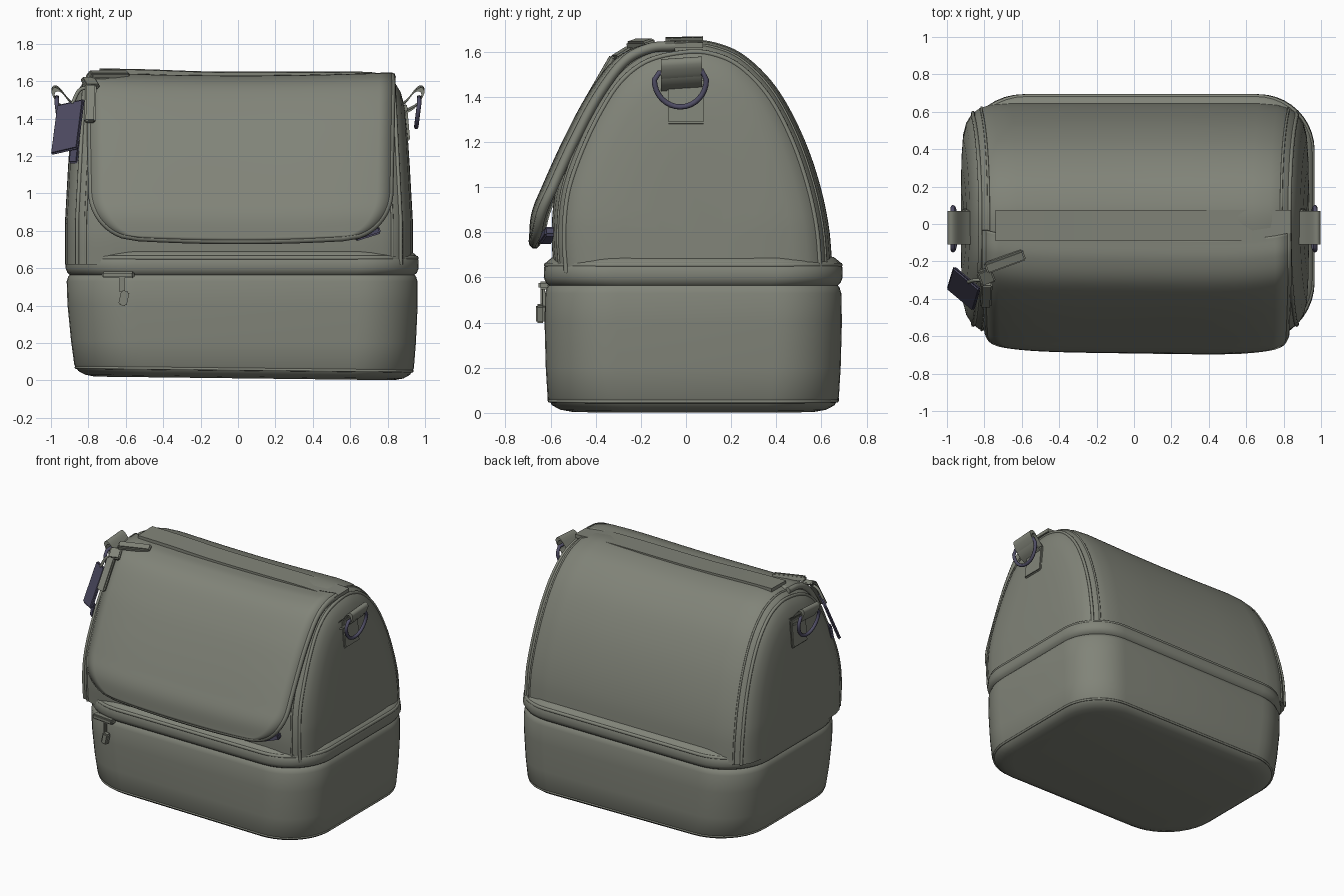
import bpy, bmesh, math
from mathutils import Vector, Matrix

if "Cube" in bpy.data.objects:
    bpy.data.objects.remove(bpy.data.objects["Cube"], do_unlink=True)


def material(name, colour):
    m = bpy.data.materials.new(name)
    m.use_nodes = True
    m.diffuse_color = colour
    bsdf = m.node_tree.nodes["Principled BSDF"]
    bsdf.inputs["Base Color"].default_value = colour
    bsdf.inputs["Roughness"].default_value = 0.8
    return m


FABRIC = material("grey green fabric", (0.22, 0.23, 0.19, 1))
NAVY = material("dark navy", (0.08, 0.075, 0.13, 1))


def finish(name, bm, mat, angle=40):
    bmesh.ops.recalc_face_normals(bm, faces=bm.faces)
    me = bpy.data.meshes.new(name)
    bm.to_mesh(me)
    bm.free()
    me.materials.append(mat)
    for p in me.polygons:
        p.use_smooth = True
    me.set_sharp_from_angle(angle=math.radians(angle))
    ob = bpy.data.objects.new(name, me)
    bpy.context.scene.collection.objects.link(ob)
    return ob


def loft(name, rings, mat, closed=True, caps=True, angle=40):
    """Skin a list of equal-length point rings."""
    bm = bmesh.new()
    rows = [[bm.verts.new(p) for p in r] for r in rings]
    n = len(rows[0])
    for a, b in zip(rows, rows[1:]):
        for i in range(n if closed else n - 1):
            j = (i + 1) % n
            bm.faces.new((a[i], a[j], b[j], b[i]))
    if caps:
        bm.faces.new(rows[0])
        bm.faces.new(rows[-1])
    return finish(name, bm, mat, angle)


def spline(pts, steps=6):
    """Smooth path through a few points."""
    p = [Vector(q) for q in pts]
    p = [2 * p[0] - p[1]] + p + [2 * p[-1] - p[-2]]
    out = []
    for a, b, c, d in zip(p, p[1:], p[2:], p[3:]):
        for k in range(steps):
            t = k / steps
            out.append(0.5 * (2 * b + (c - a) * t + (2 * a - 5 * b + 4 * c - d) * t * t
                              + (3 * b - a - 3 * c + d) * t ** 3))
    return out + [p[-2]]


def tube(name, pts, radius, mat, cyclic=False):
    cu = bpy.data.curves.new(name, "CURVE")
    cu.dimensions = "3D"
    cu.bevel_depth = radius
    cu.bevel_resolution = 2
    cu.use_fill_caps = True
    s = cu.splines.new("POLY")
    s.points.add(len(pts) - 1)
    for q, p in zip(s.points, pts):
        q.co = (*p, 1)
    s.use_cyclic_u = cyclic
    cu.materials.append(mat)
    ob = bpy.data.objects.new(name, cu)
    bpy.context.scene.collection.objects.link(ob)
    return ob


def plate(name, centre, size, mat, rot=(0, 0, 0), bevel=0.008):
    bm = bmesh.new()
    bmesh.ops.create_cube(bm, size=1, matrix=Matrix.Diagonal((*size, 1)))
    bmesh.ops.bevel(bm, geom=bm.edges[:], offset=min(bevel, min(size) * 0.4),
                    segments=2, affect="EDGES")
    ob = finish(name, bm, mat)
    ob.location = centre
    ob.rotation_euler = [math.radians(a) for a in rot]
    return ob


# Corner direction and radius of the footprint
CORNERS = ((1, 1, 0.3), (-1, 1, 0.33), (-1, -1, 0.37), (1, -1, 0.32))


def rounded_rect(z, inset):
    """Footprint of the lower compartment, a little wider at the top."""
    t = min(z / 0.5, 1)
    cx, cy = 0.034 - 0.012 * t, 0.032
    hx = 0.91 + 0.03 * t - inset
    hy = 0.65 + 0.008 * t - inset
    pts = []
    for k, (sx, sy, r) in enumerate(CORNERS):
        for i in range(11):
            a = math.radians(90 * k + 9 * i)
            x = cx + sx * (hx - r) + r * math.cos(a)
            y = cy + sy * (hy - r) + r * math.sin(a)
            pts.append((x, y, z + 0.012 * (0.95 - x) * (1 - t)))
    return pts


# Lower compartment with its raised band and zip groove
levels = [(0, 0.11), (0.01, 0.06), (0.03, 0.025), (0.065, 0.006), (0.2, 0), (0.4, -0.002),
          (0.53, 0.002), (0.555, 0.01), (0.565, 0.018), (0.575, 0.006), (0.6, -0.004),
          (0.645, -0.002), (0.67, 0.01), (0.69, 0.035), (0.7, 0.09)]
loft("lower_compartment", [rounded_rect(z, i) for z, i in levels], FABRIC, angle=50)
tube("base_piping", rounded_rect(0.05, 0.014), 0.008, FABRIC, True)
tube("band_piping", rounded_rect(0.655, 0.008), 0.012, FABRIC, True)

# Domed upper compartment, lofted sideways from the arch profile
ARCH = spline([(-0.585, 0.62), (-0.595, 0.8), (-0.575, 1.0), (-0.505, 1.2), (-0.41, 1.39),
               (-0.31, 1.53), (-0.18, 1.62), (0, 1.658), (0.13, 1.648), (0.26, 1.59),
               (0.395, 1.455), (0.505, 1.26), (0.585, 1.04), (0.632, 0.83), (0.65, 0.62)])


def arch_ring(x, s):
    """Arch at one station; the ends close in faster in depth than in height."""
    pts = []
    for y, z in ARCH:
        zz = 0.62 + (z - 0.62) * (1 - (1 - s) * 0.65)
        taper = 1 - 0.06 * max(zz - 0.85, 0)
        sag = 0.018 * (1 - min(abs(x) / 0.8, 1) ** 2) * max(zz - 1.1, 0) / 0.5
        pts.append((0.005 + x * taper, 0.03 + (y - 0.03) * s, zz - sag))
    return pts


half = [(0.93, 0.25), (0.928, 0.5), (0.919, 0.72), (0.902, 0.825), (0.873, 0.9),
        (0.83, 0.95), (0.76, 0.984), (0.66, 0.998), (0.3, 1)]
stations = [(-x, s) for x, s in half] + [(0, 1)] + half[::-1]
loft("upper_compartment", [arch_ring(x, s) for x, s in stations], FABRIC, angle=60)
for side, label in ((-1, "right"), (1, "left")):
    tube(label + "_arch_piping", arch_ring(side * 0.865, 0.91), 0.011, FABRIC)
    tube(label + "_inner_seam", arch_ring(side * 0.82, 0.955), 0.007, FABRIC)

# Front flap lying against the dome, with rounded lower corners
FLAP = spline([(-0.07, 1.625), (-0.18, 1.615), (-0.295, 1.555), (-0.41, 1.402), (-0.512, 1.21),
               (-0.603, 1.01), (-0.65, 0.89), (-0.66, 0.765)], 9)


def flap_half_width(z):
    d = max(0, 0.24 - (z - 0.765))
    return 0.79 + 0.02 * (z - 0.8) - (0.24 - math.sqrt(max(0.24 ** 2 - d * d, 0)))


def flap_row(y, z):
    w, row = flap_half_width(z), []
    for i in range(25):
        u = i / 12 - 1
        droop = 0.016 * (1 - u * u)
        curl = 0.035 * abs(u * w / 0.79) ** 5
        row.append((0.015 + u * w, y + curl - 0.01 - 0.008 * u, z - droop))
    return row


rows = [flap_row(y, z) for y, z in FLAP]
flap = loft("front_flap", rows, FABRIC, closed=False, caps=False)
thick = flap.modifiers.new("thickness", "SOLIDIFY")
thick.thickness = 0.045
thick.offset = 0
edge = [r[0] for r in rows] + rows[-1][1:-1] + [r[-1] for r in rows[::-1]]
tube("flap_piping", edge, 0.022, FABRIC)
plate("flap_lining", (0.69, -0.61, 0.785), (0.14, 0.06, 0.04), NAVY, (0, -17, 12))

# Flat carry strap lying along the top
strap_path = spline([(-0.74, 1.662), (-0.5, 1.658), (-0.15, 1.646), (0.2, 1.645),
                     (0.55, 1.645), (0.84, 1.635)])
loft("carry_strap", [[(x, -0.09, z - 0.02), (x, 0.075, z - 0.02), (x, 0.075, z + 0.006),
                      (x, -0.09, z + 0.002)] for x, z in strap_path], FABRIC)

# Side strap loops, stitched patches and D-rings
for side, label in ((-1, "right"), (1, "left")):
    plate(label + "_patch", (side * 0.902, 0, 1.38), (0.02, 0.17, 0.2), FABRIC, (0, -side * 5, 0))
    loop = [(0.86, 1.46), (0.91, 1.5), (0.955, 1.555), (0.985, 1.565), (0.996, 1.535),
            (0.96, 1.475), (0.9, 1.44)]
    loft(label + "_strap_loop",
         [[(side * x, -0.11, z), (side * x, 0.07, z + 0.012), (side * (x - 0.015), 0.07, z - 0.008),
           (side * (x - 0.015), -0.11, z - 0.02)] for x, z in spline(loop, 3)], FABRIC)
    ring = [(side * (0.968 - 0.015 * math.sin(a)), -0.025 - 0.115 * math.cos(a),
             1.475 - 0.12 * math.sin(a)) for a in [math.pi * i / 16 for i in range(17)]]
    ring += [(side * 0.968, 0.07, 1.515), (side * 0.968, -0.12, 1.505)]
    tube(label + "_d_ring", ring, 0.012, NAVY, True)

# Hanging tag on the right side, its lower end swinging outward
plate("hanging_tag", (-0.91, -0.345, 1.355), (0.19, 0.02, 0.29), NAVY, (-22, -10, -40))
plate("tag_tail", (-0.875, -0.41, 1.21), (0.06, 0.018, 0.1), NAVY, (-10, 0, -40))
tube("tag_cord", spline([(-0.8, -0.3, 1.57), (-0.85, -0.3, 1.55), (-0.885, -0.31, 1.48)]),
     0.01, FABRIC)

# Zip pulls: one beside the flap, one on the top, one on the lower zip
plate("flap_zip_pull", (-0.79, -0.38, 1.48), (0.06, 0.03, 0.23), FABRIC, (-30, 2, 0))
plate("top_zip_slider", (-0.69, -0.2, 1.635), (0.22, 0.06, 0.035), FABRIC, (18, 0, 20))
plate("top_zip_tab", (-0.79, -0.28, 1.59), (0.08, 0.09, 0.03), FABRIC, (30, 0, 20))
plate("lower_zip_slider", (-0.64, -0.62, 0.565), (0.17, 0.05, 0.035), FABRIC, (0, 0, -6))
plate("lower_zip_link", (-0.62, -0.635, 0.51), (0.025, 0.02, 0.09), FABRIC)
plate("lower_zip_pull", (-0.61, -0.645, 0.44), (0.045, 0.04, 0.08), FABRIC, (0, 12, 0))
